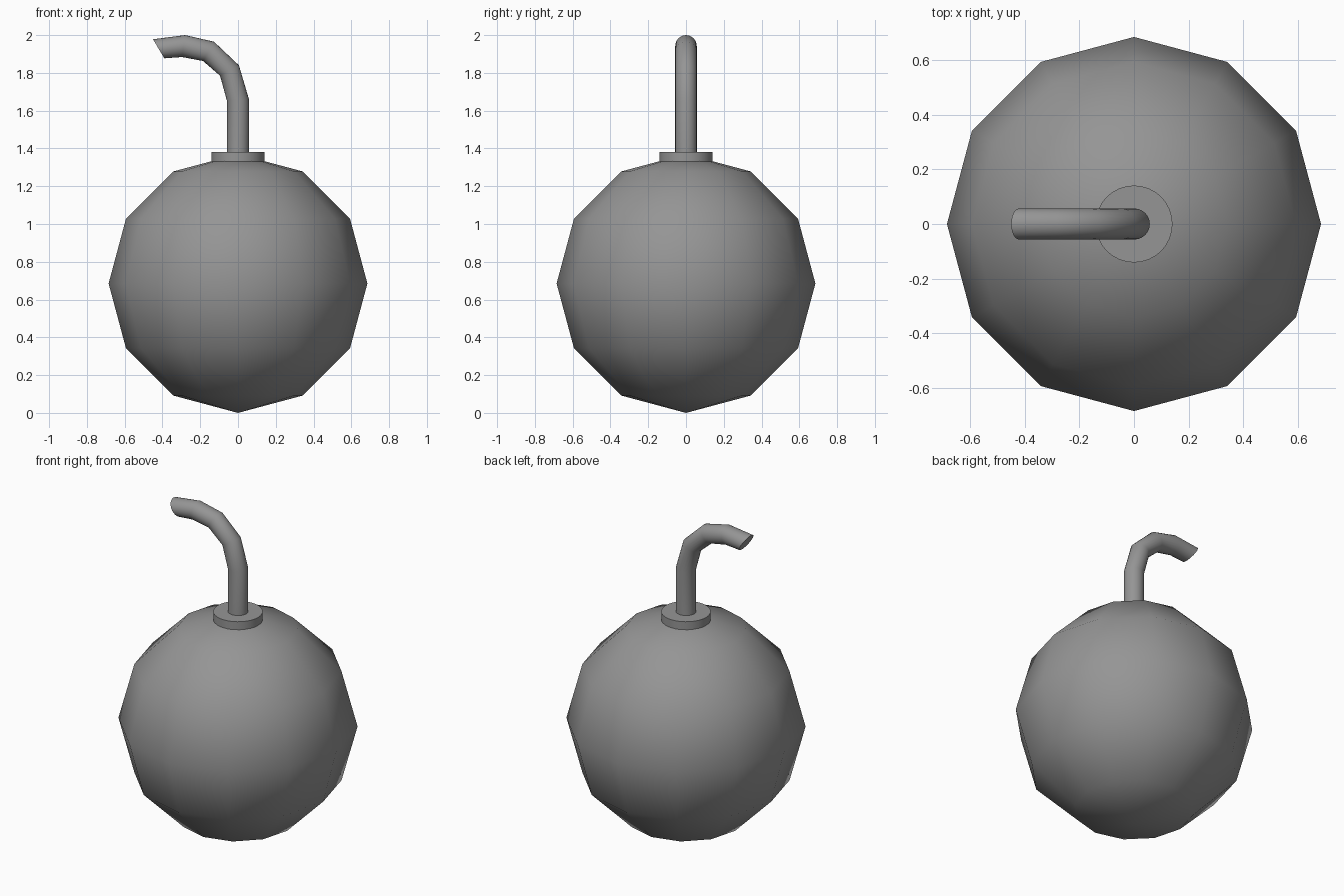
import bpy, bmesh, math

if "Cube" in bpy.data.objects:
    bpy.data.objects.remove(bpy.data.objects["Cube"])

R = 0.685          # body radius

# Dark grey used on every part
grey = bpy.data.materials.new("dark_grey")
grey.diffuse_color = (0.3, 0.3, 0.3, 1)
grey.use_nodes = True
grey.node_tree.nodes["Principled BSDF"].inputs["Base Color"].default_value = grey.diffuse_color


def finish(name, bm, angle):
    bmesh.ops.recalc_face_normals(bm, faces=bm.faces[:])
    mesh = bpy.data.meshes.new(name)
    bm.to_mesh(mesh)
    bm.free()
    mesh.materials.append(grey)
    obj = bpy.data.objects.new(name, mesh)
    bpy.context.collection.objects.link(obj)
    bpy.ops.object.select_all(action='DESELECT')
    obj.select_set(True)
    bpy.context.view_layer.objects.active = obj
    bpy.ops.object.shade_smooth_by_angle(angle=math.radians(angle))
    return obj


# Body: low-poly smooth-shaded ball
bm = bmesh.new()
bmesh.ops.create_uvsphere(bm, u_segments=12, v_segments=6, radius=R)
body = finish("body", bm, 60)
body.location.z = R

# Collar: thin disc at the top of the ball
bm = bmesh.new()
bmesh.ops.create_cone(bm, cap_ends=True, segments=32, radius1=0.141,
                      radius2=0.141, depth=0.055)
collar = finish("collar", bm, 40)
collar.location.z = 1.3545

# Fuse: round rings swept along a bent path, given as outer and inner (x, z)
outline = [((0.058, 1.37), (-0.058, 1.37)),
           ((0.058, 1.66), (-0.058, 1.65)),
           ((0.005, 1.84), (-0.095, 1.785)),
           ((-0.127, 1.965), (-0.185, 1.863)),
           ((-0.28, 2.0), (-0.297, 1.884)),
           ((-0.45, 1.978), (-0.39, 1.877))]
SIDES, FUSE_R = 24, 0.057
bm = bmesh.new()
rings = []
for (ox, oz), (ix, iz) in outline:
    ring = []
    for i in range(SIDES):
        a = 2 * math.pi * i / SIDES
        t = (1 + math.cos(a)) / 2
        ring.append(bm.verts.new((ix + (ox - ix) * t, FUSE_R * math.sin(a),
                                  iz + (oz - iz) * t)))
    rings.append(ring)
for lower, upper in zip(rings, rings[1:]):
    for i in range(SIDES):
        j = (i + 1) % SIDES
        bm.faces.new((lower[i], lower[j], upper[j], upper[i]))
bm.faces.new(rings[0])
bm.faces.new(rings[-1])
finish("fuse", bm, 40)
